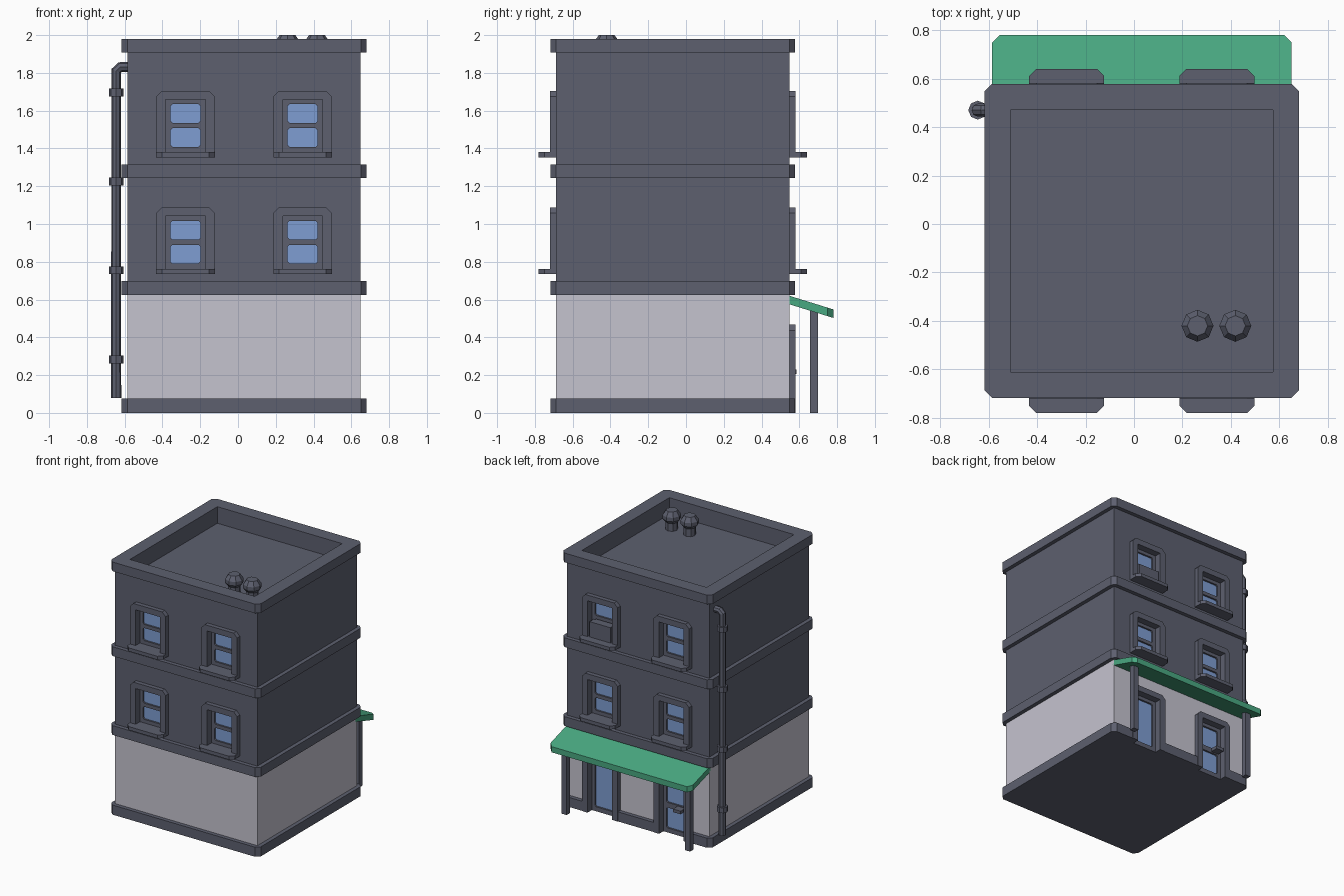
import bpy, bmesh, math

if "Cube" in bpy.data.objects:
    bpy.data.objects.remove(bpy.data.objects["Cube"])

CX, CY, H = 0.032, -0.07, 0.617      # building centre and half width
STOREY = 0.617
WIN_X = (CX - 0.31, CX + 0.31)


def material(name, rgb):
    m = bpy.data.materials.new(name)
    lin = [((c / 255 + 0.055) / 1.055) ** 2.4 for c in rgb]
    m.diffuse_color = (*lin, 1)
    m.use_nodes = True
    m.node_tree.nodes["Principled BSDF"].inputs["Base Color"].default_value = m.diffuse_color
    return m


DARK = material("slate grey", (93, 96, 111))
LIGHT = material("pale wall", (197, 195, 207))
GLASS = material("window blue", (126, 157, 210))
GREEN = material("awning green", (73, 168, 129))


def finish(name, bm, mat):
    bmesh.ops.remove_doubles(bm, verts=bm.verts, dist=1e-5)
    bmesh.ops.recalc_face_normals(bm, faces=bm.faces)
    me = bpy.data.meshes.new(name)
    bm.to_mesh(me)
    me.materials.clear()
    me.materials.append(mat)
    for p in me.polygons:
        p.use_smooth = False
        p.material_index = 0
    ob = bpy.data.objects.new(name, me)
    bpy.context.scene.collection.objects.link(ob)
    return ob


def curve_bmesh(cu):
    tmp = bpy.data.objects.new("tmp", cu)
    bpy.context.scene.collection.objects.link(tmp)
    dg = bpy.context.evaluated_depsgraph_get()
    me = bpy.data.meshes.new_from_object(tmp.evaluated_get(dg))
    bm = bmesh.new()
    bm.from_mesh(me)
    bpy.data.objects.remove(tmp)
    bpy.data.meshes.remove(me)
    return bm


def solid(name, loops, lo, hi, mat, fn=lambda u, v, w: (u, v, w)):
    """Extrude an outline (first loop) with holes (other loops) from lo to hi."""
    cu = bpy.data.curves.new(name, 'CURVE')
    cu.dimensions, cu.fill_mode, cu.extrude = '2D', 'BOTH', 1.0
    for pts in loops:
        sp = cu.splines.new('POLY')
        sp.points.add(len(pts) - 1)
        for p, (u, v) in zip(sp.points, pts):
            p.co = (u, v, 0, 1)
        sp.use_cyclic_u = True
    bm = curve_bmesh(cu)
    for v in bm.verts:
        v.co = fn(v.co.x, v.co.y, hi if v.co.z > 0 else lo)
    return finish(name, bm, mat)


def rect(x0, x1, y0, y1, c=0.0):
    if c == 0:
        return [(x0, y0), (x1, y0), (x1, y1), (x0, y1)]
    return [(x0 + c, y0), (x1 - c, y0), (x1, y0 + c), (x1, y1 - c),
            (x1 - c, y1), (x0 + c, y1), (x0, y1 - c), (x0, y0 + c)]


def square(h, c=0.0):
    return rect(CX - h, CX + h, CY - h, CY + h, c)


def facade(s, cx=0.0):
    """Map (across, up, outward) to the front (s=-1) or back (s=1) wall."""
    return lambda u, v, w: (cx + u, CY + s * (H + w), v)


def notched(edge, inner, pts_after):
    """Edge line with two door notches, closed by the remaining points."""
    pts = [(CX - pts_after[0], edge)]
    for cx in WIN_X:
        pts += [(cx - 0.13, edge), (cx - 0.13, inner), (cx + 0.13, inner), (cx + 0.13, edge)]
    return pts + [(CX + pts_after[0], edge)] + pts_after[1]


# core blocks, set in from the front and back facades
D = 0.05
core = rect(CX - H, CX + H, CY - H + D, CY + H - D)
solid("ground_core", [core], 0.01, 0.63, LIGHT)
solid("upper_core", [core], 0.63, 1.85, DARK)

# facade layers with openings
holes = [rect(cx - 0.13, cx + 0.13, z, z + 0.31)
         for cx in WIN_X for z in (0.75, 0.75 + STOREY)]
for s, side in ((-1, "front"), (1, "back")):
    solid(side + "_upper_wall", [rect(CX - H, CX + H, 0.63, 1.85)] + holes, -D, 0, DARK, facade(s))
solid("front_ground_wall", [rect(CX - H, CX + H, 0.03, 0.63)], -D, 0, LIGHT, facade(-1))
solid("back_ground_wall", [notched(0.03, 0.44, [H, [(CX + H, 0.63), (CX - H, 0.63)]])],
      -D, 0, LIGHT, facade(1))

# bands and parapet
B, C = 0.648, 0.03
y0, y1 = CY - B, CY + B
solid("base_band", [notched(y1, CY + H - D, [B - C, [
    (CX + B, y1 - C), (CX + B, y0 + C), (CX + B - C, y0), (CX - B + C, y0),
    (CX - B, y0 + C), (CX - B, y1 - C)]])], 0, 0.075, DARK)
solid("lower_band", [square(B, C)], 0.625, 0.698, DARK)
solid("middle_band", [square(B, C)], 1.243, 1.316, DARK)
solid("parapet_wall", [square(H), square(0.541)], 1.85, 1.915, DARK)
solid("cornice", [square(B, C), square(0.541)], 1.908, 1.98, DARK)


def arch(zb, zt):
    return [(-.155, zb), (-.155, zt - .03), (-.125, zt), (.125, zt), (.155, zt - .03), (.155, zb),
            (.105, zb), (.105, zt - .045), (-.105, zt - .045), (-.105, zb)]


def opening(name, s, cx, zb, zt, panes):
    """Surround, inner sash with pane holes, and glass behind."""
    f = facade(s, cx)
    solid(name + "_surround", [arch(zb, zt)], -D, 0.034, DARK, f)
    loops = [rect(-.079, .079, a, b, 0.01) for a, b in panes]
    solid(name + "_sash", [rect(-.107, .107, zb, zt - .043)] + loops, -D, -0.02, DARK, f)
    for lp in loops:
        solid(name + "_glass", [lp], -D, -0.034, GLASS, f)


# windows with sills
for s, side in ((-1, "front"), (1, "back")):
    for cx in WIN_X:
        for k in (0, 1):
            z = 0.736 + k * STOREY
            opening(side + "_window", s, cx, z + 0.01, z + 0.352,
                    [(z + 0.055, z + 0.154), (z + 0.182, z + 0.281)])
            solid(side + "_sill", [[(-.155, -.04), (.155, -.04), (.155, .063), (.125, .093),
                                    (-.125, .093), (-.155, .063)]], z, z + 0.027, DARK,
                  lambda u, v, w, s=s, cx=cx: (cx + u, CY + s * (H + v), w))

# air conditioner in one back window
solid("air_conditioner", [rect(-.09, .09, 1.38, 1.50)], -0.04, 0.03, DARK, facade(1, WIN_X[1]))

# shop window and door at the back
opening("shop_window", 1, WIN_X[1], 0.0, 0.467, [(0.035, 0.395)])
opening("door", 1, WIN_X[0], 0.0, 0.467, [(0.035, 0.195), (0.235, 0.395)])
solid("door_handle", [rect(-.085, -.02, 0.205, 0.23)], -0.03, 0.039, DARK, facade(1, WIN_X[0]))

# awning and posts
solid("awning", [[(CX - H, .53), (CX + H, .53), (CX + H, .75), (CX + H - C, .78),
                  (CX - H + C, .78), (CX - H, .75)]], 0.575, 0.62, GREEN,
      lambda u, v, w: (u, v, w - 0.31 * (v - 0.547)))
for sx in (-1, 1):
    px = CX + sx * 0.535
    solid("awning_post", [rect(px - .022, px + .022, .656, .70)], 0, 0.55, DARK)

# drainpipe with collars
PX, PY = -0.645, 0.47
cu = bpy.data.curves.new("pipe", 'CURVE')
cu.dimensions, cu.bevel_depth, cu.bevel_resolution, cu.use_fill_caps = '3D', 0.027, 2, True
sp = cu.splines.new('POLY')
path = [(PX, PY, .078), (PX, PY, 1.81), (PX + .022, PY, 1.831), (-.57, PY, 1.831)]
sp.points.add(len(path) - 1)
for p, co in zip(sp.points, path):
    p.co = (*co, 1)
finish("drainpipe", curve_bmesh(cu), DARK)
octagon = [(PX + .039 * math.cos(i * math.pi / 4), PY + .039 * math.sin(i * math.pi / 4))
           for i in range(8)]
for z in (0.262, 0.734, 1.205, 1.676):
    solid("pipe_collar", [octagon], z, z + 0.042, DARK)

# roof vents: eight-sided stem and cap
for vx in (0.262, 0.418):
    bm = bmesh.new()
    rings = []
    for r, z in ((.045, 1.84), (.045, 1.91), (.066, 1.935), (.066, 1.965), (.042, 2.0)):
        rings.append([bm.verts.new((vx + r * math.cos(i * math.pi / 4),
                                    -0.42 + r * math.sin(i * math.pi / 4), z)) for i in range(8)])
    for a, b in zip(rings, rings[1:]):
        for i in range(8):
            j = (i + 1) % 8
            bm.faces.new((a[i], a[j], b[j], b[i]))
    bm.faces.new(rings[0])
    bm.faces.new(rings[-1])
    finish("roof_vent", bm, DARK)
